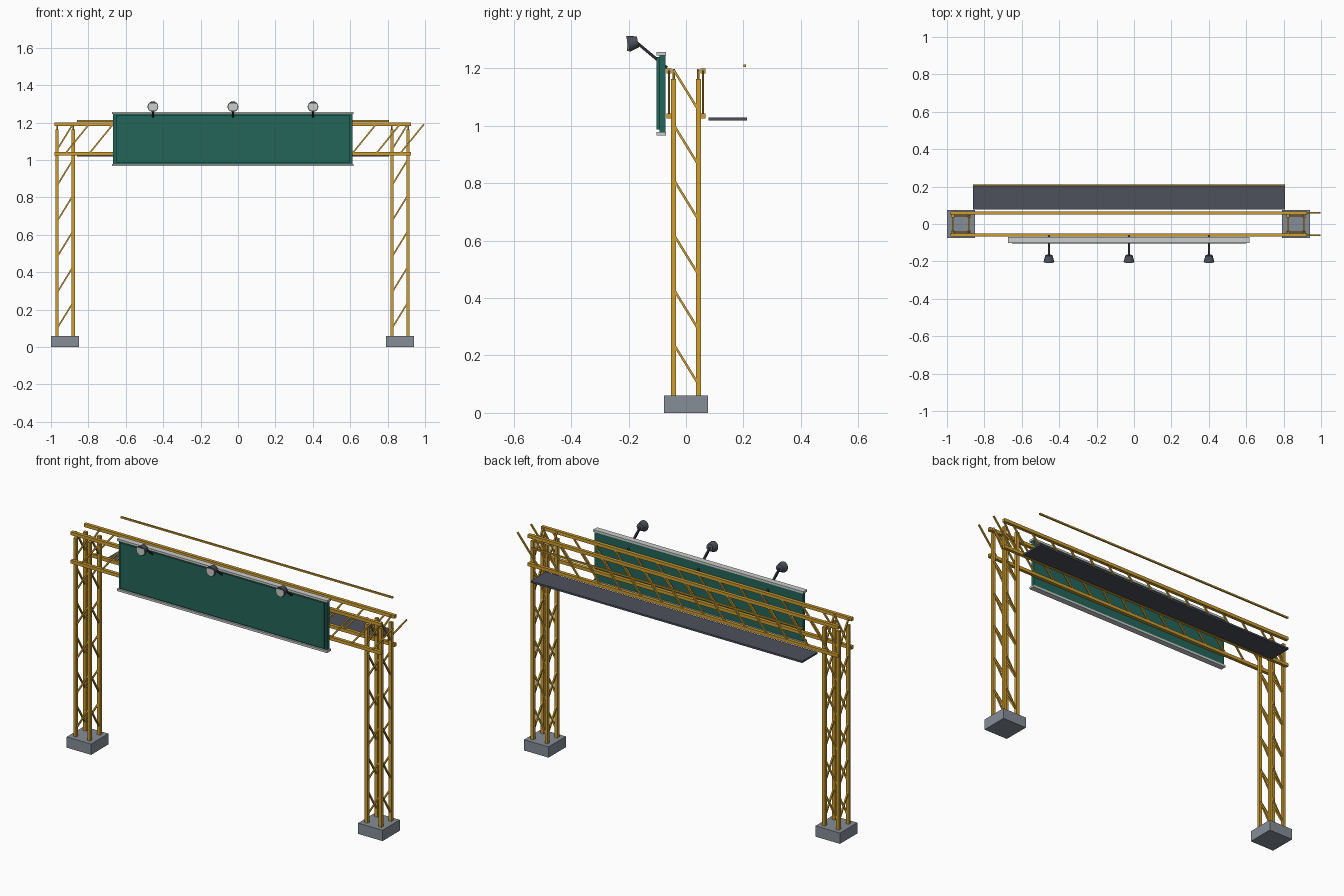
import bpy, bmesh
from math import radians
from mathutils import Vector, Matrix

cube = bpy.data.objects.get("Cube")
if cube:
    bpy.data.objects.remove(cube)


def material(name, rgb):
    m = bpy.data.materials.new(name)
    m.use_nodes = True
    m.diffuse_color = (*rgb, 1)
    m.node_tree.nodes["Principled BSDF"].inputs["Base Color"].default_value = (*rgb, 1)
    return m


yellow = material("yellow_steel", (0.62, 0.34, 0.03))
green = material("sign_green", (0.017, 0.13, 0.1))
concrete = material("concrete_grey", (0.24, 0.27, 0.31))
dark = material("dark_grey", (0.075, 0.083, 0.105))
silver = material("light_grey", (0.6, 0.62, 0.6))
black = material("arm_black", (0.025, 0.027, 0.032))


def finish(name, bm, mat):
    mesh = bpy.data.meshes.new(name)
    bm.to_mesh(mesh)
    bm.free()
    mesh.materials.append(mat)
    ob = bpy.data.objects.new(name, mesh)
    bpy.context.collection.objects.link(ob)
    return ob


def add_bar(bm, a, b, width):
    """Square bar from a to b."""
    a, b = Vector(a), Vector(b)
    d = b - a
    rot = d.to_track_quat('Z', 'Y').to_matrix().to_4x4()
    size = Matrix.Diagonal((width, width, d.length, 1))
    bmesh.ops.create_cube(bm, size=1, matrix=Matrix.Translation((a + b) / 2) @ rot @ size)


def bars(name, segments, width, mat):
    bm = bmesh.new()
    for a, b in segments:
        add_bar(bm, a, b, width)
    return finish(name, bm, mat)


def box(name, lo, hi, mat):
    lo, hi = Vector(lo), Vector(hi)
    bm = bmesh.new()
    bmesh.ops.create_cube(bm, size=1, matrix=Matrix.Translation((lo + hi) / 2)
                          @ Matrix.Diagonal((*(hi - lo), 1)))
    return finish(name, bm, mat)


def frustum(name, centre, r1, r2, depth, tilt, mat):
    """Cone section whose r1 end faces the front, tipped about x."""
    bm = bmesh.new()
    rot = Matrix.Rotation(radians(tilt - 90), 4, 'X')
    bmesh.ops.create_cone(bm, cap_ends=True, segments=16, radius1=r1, radius2=r2,
                          depth=depth, matrix=Matrix.Translation(centre) @ rot)
    ob = finish(name, bm, mat)
    for p in ob.data.polygons:
        p.use_smooth = len(p.vertices) == 4
    ob.data.set_sharp_from_angle(angle=radians(40))
    return ob


# Lattice towers on concrete footings
LEFT, RIGHT = 0.866, -0.924
h = 0.043
for side, cx in (("left", LEFT), ("right", RIGHT)):
    box(side + "_footing", (cx - 0.075, -0.076, 0), (cx + 0.075, 0.076, 0.06), concrete)
    posts = [((cx + sx * h, sy * h, 0.05), (cx + sx * h, sy * h, 1.163))
             for sx in (-1, 1) for sy in (-1, 1)]
    bars(side + "_tower_posts", posts, 0.017, yellow)
    braces = []
    for i in range(6):
        z0 = 0.1 + 0.191 * i
        z1 = z0 + 0.14
        for s in (-h, h):
            braces.append(((cx - h, s, z0), (cx + h, s, z1)))
            braces.append(((cx + s, h, z0), (cx + s, -h, z1)))
    bars(side + "_tower_braces", braces, 0.008, yellow)

# Overhead truss
y_t, z_lo, z_hi = 0.059, 1.034, 1.191
bars("truss_chords", [((-0.981, y, z), (0.926, y, z))
                      for y in (-y_t, y_t) for z in (z_lo, z_hi)], 0.018, yellow)
bays = 14
step = (LEFT - RIGHT) / bays
diagonals = []
for i in range(bays + 1):
    x = RIGHT + i * step
    for y in (-y_t, y_t):
        diagonals.append(((x, y, z_lo), (x + step, y, z_hi)))
bars("truss_diagonals", diagonals, 0.008, yellow)

# Sign board with raised face and edge rails
box("sign_back", (-0.667, -0.092, 0.975), (0.612, -0.072, 1.248), green)
box("sign_face", (-0.652, -0.103, 0.987), (0.6, -0.09, 1.24), green)
for name, z in (("sign_bottom_rail", 0.973), ("sign_top_rail", 1.251)):
    box(name, (-0.673, -0.102, z - 0.006), (0.618, -0.069, z + 0.006), silver)

# Maintenance walkway and handrail
box("walkway", (-0.862, 0.078, 1.019), (0.807, 0.212, 1.029), dark)
bars("handrail", [((-0.862, 0.205, 1.209), (0.807, 0.205, 1.209))], 0.009, yellow)

# Floodlights on angled arms
for i in range(3):
    x = -0.455 + 0.428 * i
    n = str(i + 1)
    bars("lamp_arm_" + n, [((x, -0.066, 1.202), (x, -0.175, 1.293))], 0.01, black)
    frustum("lamp_head_" + n, (x, -0.185, 1.289), 0.029, 0.019, 0.036, 12, dark)
    frustum("lamp_lens_" + n, (x, -0.2025, 1.286), 0.025, 0.025, 0.007, 0, silver)
